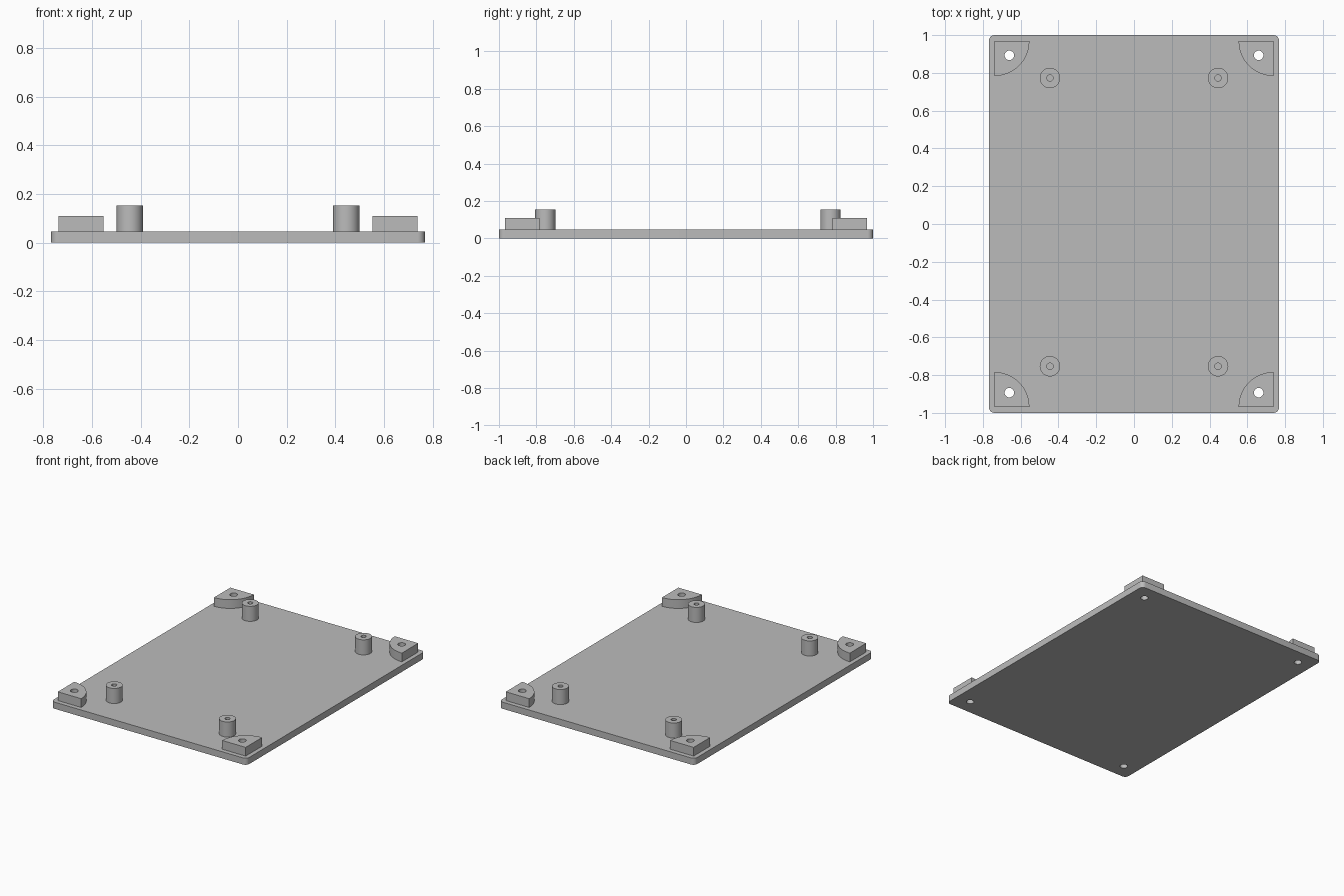
import bpy
import bmesh
from math import cos, sin, pi, radians
from mathutils import Vector

if "Cube" in bpy.data.objects:
    bpy.data.objects.remove(bpy.data.objects["Cube"], do_unlink=True)

HALF_X, HALF_Y = 0.768, 1.0
PLATE_TOP, BLOCK_TOP, PIN_TOP = 0.047, 0.109, 0.154
HOLE_X, HOLE_Y, HOLE_R = 0.66, 0.893, 0.025

grey = bpy.data.materials.new("plain_grey")
grey.use_nodes = True
grey.diffuse_color = (0.5, 0.5, 0.5, 1)
grey.node_tree.nodes["Principled BSDF"].inputs["Base Color"].default_value = grey.diffuse_color


def arc(cx, cy, r, start, end, steps):
    angles = [start + (end - start) * i / steps for i in range(steps + 1)]
    return [(cx + r * cos(a), cy + r * sin(a)) for a in angles]


def circle(cx, cy, r, steps=32):
    return arc(cx, cy, r, 0, 2 * pi, steps)[:-1]


def prism(name, loops, z0, z1):
    """Extrude an outline, with any holes in it, from z0 to z1."""
    bm = bmesh.new()
    edges = []
    for loop in loops:
        verts = [bm.verts.new((x, y, z0)) for x, y in loop]
        edges += [bm.edges.new((v, verts[i - 1])) for i, v in enumerate(verts)]
    bmesh.ops.triangle_fill(bm, use_beauty=True, edges=edges, normal=(0, 0, 1))
    cap = bmesh.ops.extrude_face_region(bm, geom=bm.faces[:])
    top = [g for g in cap["geom"] if isinstance(g, bmesh.types.BMVert)]
    bmesh.ops.translate(bm, verts=top, vec=Vector((0, 0, z1 - z0)))
    bmesh.ops.recalc_face_normals(bm, faces=bm.faces[:])
    mesh = bpy.data.meshes.new(name)
    bm.to_mesh(mesh)
    bm.free()
    mesh.materials.append(grey)
    mesh.shade_smooth()
    mesh.set_sharp_from_angle(angle=radians(30))
    obj = bpy.data.objects.new(name, mesh)
    bpy.context.collection.objects.link(obj)
    return obj


corners = [("front_right", -1, -1), ("front_left", 1, -1),
           ("back_left", 1, 1), ("back_right", -1, 1)]

# Rounded base plate with four through holes
R = 0.03
outline = []
for i, (_, sx, sy) in enumerate(corners):
    start = pi + i * pi / 2
    outline += arc(sx * (HALF_X - R), sy * (HALF_Y - R), R, start, start + pi / 2, 8)
screw_holes = [circle(sx * HOLE_X, sy * HOLE_Y, HOLE_R) for _, sx, sy in corners]
prism("base_plate", [outline] + screw_holes, 0, PLATE_TOP)

for i, (side, sx, sy) in enumerate(corners):
    # Quarter-round corner block around each screw hole
    cx, cy = sx * 0.738, sy * 0.968
    start = i * pi / 2
    quarter = [(cx, cy)] + arc(cx, cy, 0.184, start, start + pi / 2, 24)
    prism("corner_block_" + side, [quarter, screw_holes[i]], PLATE_TOP, BLOCK_TOP)

    # Hollow standoff, set slightly towards the back
    px, py = sx * 0.445, sy * 0.763 + 0.01
    prism("standoff_" + side, [circle(px, py, 0.054), circle(px, py, 0.017)],
          PLATE_TOP, PIN_TOP)
